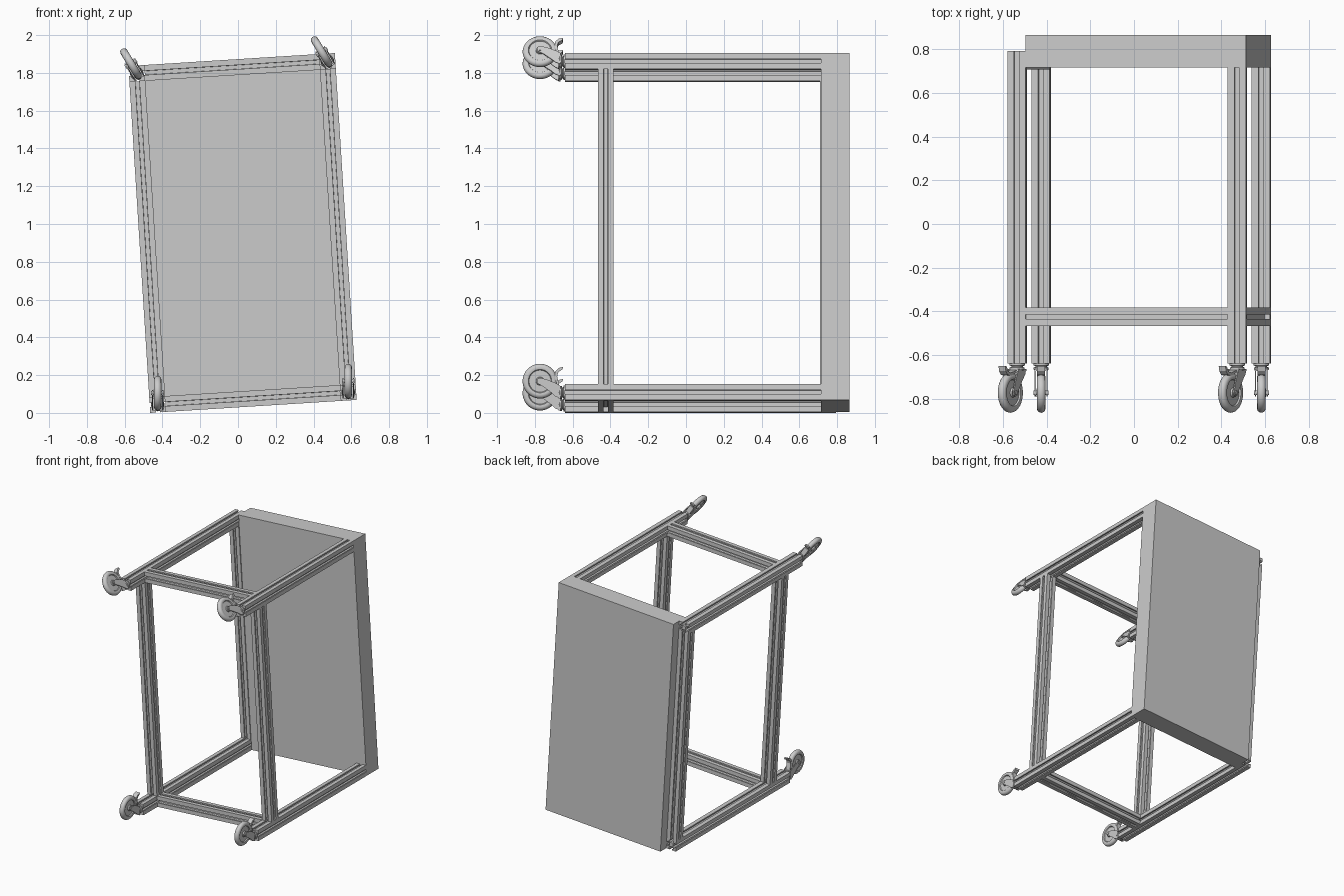
import bpy, bmesh, math
from mathutils import Matrix, Vector

if "Cube" in bpy.data.objects:
    bpy.data.objects.remove(bpy.data.objects["Cube"])

TILT = math.radians(3.6)
HW, HH = 0.5475, 0.92          # half width / half length of the frame
S = 0.084                      # extrusion profile size
FRAME = Matrix.Translation((0.024, 0, 0.9526)) @ Matrix.Rotation(-TILT, 4, 'Y')


def finish(name, bm, matrix, smooth=False):
    bmesh.ops.recalc_face_normals(bm, faces=bm.faces)
    me = bpy.data.meshes.new(name)
    bm.to_mesh(me)
    bm.free()
    ob = bpy.data.objects.new(name, me)
    bpy.context.collection.objects.link(ob)
    ob.matrix_world = matrix
    if smooth:
        bpy.ops.object.select_all(action='DESELECT')
        ob.select_set(True)
        bpy.context.view_layer.objects.active = ob
        bpy.ops.object.shade_smooth_by_angle(angle=math.radians(35))
    return ob


def extrude(name, pts, vec, matrix, smooth=False):
    bm = bmesh.new()
    f = bm.faces.new([bm.verts.new(p) for p in pts])
    r = bmesh.ops.extrude_face_region(bm, geom=[f], use_keep_orig=True)
    bmesh.ops.translate(bm, vec=vec, verts=[v for v in r['geom'] if isinstance(v, bmesh.types.BMVert)])
    return finish(name, bm, matrix, smooth)


def box(name, lo, hi, matrix):
    pts = [(lo[0], lo[1], lo[2]), (hi[0], lo[1], lo[2]), (hi[0], hi[1], lo[2]), (lo[0], hi[1], lo[2])]
    return extrude(name, pts, (0, 0, hi[2] - lo[2]), matrix)


def lathe(name, prof, matrix, steps=40):
    # profile of (radius, height) spun round local z
    bm = bmesh.new()
    vs = [bm.verts.new((r, 0, h)) for r, h in prof]
    es = [bm.edges.new(p) for p in zip(vs, vs[1:])]
    bmesh.ops.spin(bm, geom=vs + es, axis=(0, 0, 1), cent=(0, 0, 0),
                   angle=2 * math.pi, steps=steps, use_merge=True)
    bmesh.ops.remove_doubles(bm, verts=bm.verts, dist=1e-5)
    return finish(name, bm, matrix, True)


# slotted square profile, one side repeated four times
H = S / 2
side = [(-H, H), (-0.011, H), (-0.011, H - 0.01), (-0.02, H - 0.01), (-0.02, H - 0.015),
        (-0.01, H - 0.026), (0.01, H - 0.026), (0.02, H - 0.015), (0.02, H - 0.01),
        (0.011, H - 0.01), (0.011, H)]
PROFILE = []
for k in range(4):
    R = Matrix.Rotation(-k * math.pi / 2, 3, 'Z')
    PROFILE += [R @ Vector((x, y, 0)) for x, y in side]


def beam(name, a, b):
    a, b = Vector(a), Vector(b)
    d = b - a
    m = FRAME @ Matrix.Translation(a) @ d.to_track_quat('Z', 'Y').to_matrix().to_4x4()
    return extrude(name, PROFILE, (0, 0, d.length), m)


def caster(name, leg, angle):
    o = FRAME @ Vector(leg)
    c, s = math.cos(angle), math.sin(angle)
    # local x = trail direction, y = axle, z = swivel axis
    M = Matrix(((-s, c, 0, o.x), (0, 0, 1, o.y), (c, s, 0, o.z), (0, 0, 0, 1)))
    # stem and swivel bearing
    lathe(name + "_swivel", [(0, 0), (0.036, 0), (0.036, -0.008), (0.026, -0.011), (0.026, -0.015),
                             (0.034, -0.018), (0.034, -0.026), (0.028, -0.034), (0, -0.034)], M)
    # wheel
    half = [(0, 0.021), (0.02, 0.021), (0.022, 0.012), (0.058, 0.011), (0.062, 0.018),
            (0.072, 0.02), (0.083, 0.017), (0.089, 0.01), (0.092, 0)]
    axle = M @ Matrix.Translation((0.06, 0, -0.133)) @ Matrix.Rotation(math.pi / 2, 4, 'X')
    lathe(name + "_wheel", half + [(r, -h) for r, h in half[-2::-1]], axle, 48)
    lathe(name + "_axle_bolt", [(0, 0.034), (0.011, 0.034), (0.011, -0.034), (0, -0.034)], axle, 16)
    # fork arms and crown
    arm = [(-0.032, -0.024), (0.034, -0.024), (0.05, -0.05), (0.068, -0.095), (0.077, -0.127),
           (0.074, -0.143), (0.062, -0.15), (0.048, -0.145), (0.03, -0.115), (0.0, -0.075), (-0.022, -0.05)]
    for tag, y in (("left", -0.03), ("right", 0.024)):
        extrude(name + "_fork_" + tag, [(x, y, z) for x, z in arm], (0, 0.006, 0), M)
    box(name + "_fork_crown", (-0.032, -0.03, -0.034), (0.034, 0.03, -0.024), M)
    # brake pedal
    pedal = [(0.034, -0.03), (0.085, -0.042), (0.108, -0.036), (0.122, -0.014), (0.136, -0.01),
             (0.13, -0.034), (0.112, -0.052), (0.08, -0.055), (0.034, -0.04)]
    extrude(name + "_brake_pedal", [(x, -0.018, z) for x, z in pedal], (0, 0.036, 0), M)


LEG_END, TOP_Y, RAIL_Y = -0.64, 0.716, -0.425
X, Z = HW - H, HH - H

# legs and casters; left legs run on past the slab's front face
for sx, nx in ((-1, "left"), (1, "right")):
    for sz, nz in ((-1, "lower"), (1, "upper")):
        y1 = 0.793 if sx < 0 else TOP_Y
        beam(f"{nx}_{nz}_leg", (sx * X, LEG_END, sz * Z), (sx * X, y1, sz * Z))
        caster(f"{nx}_{nz}_caster", (sx * X, LEG_END, sz * Z), math.radians(31 if sz > 0 else 0))
    # long stretchers
    beam(f"{nx}_long_rail", (sx * X, RAIL_Y, -Z + H), (sx * X, RAIL_Y, Z - H))

# short stretchers
for sz, nz in ((-1, "lower"), (1, "upper")):
    beam(f"{nz}_short_rail", (-X + H, RAIL_Y, sz * Z), (X - H, RAIL_Y, sz * Z))

# rail beside the slab, and the slab worktop
beam("slab_side_rail", (-X, 0.793 - H, -Z + H), (-X, 0.793 - H, Z - H))
box("worktop_slab", (-HW + S, TOP_Y, -HH), (HW, 0.866, HH), FRAME)
